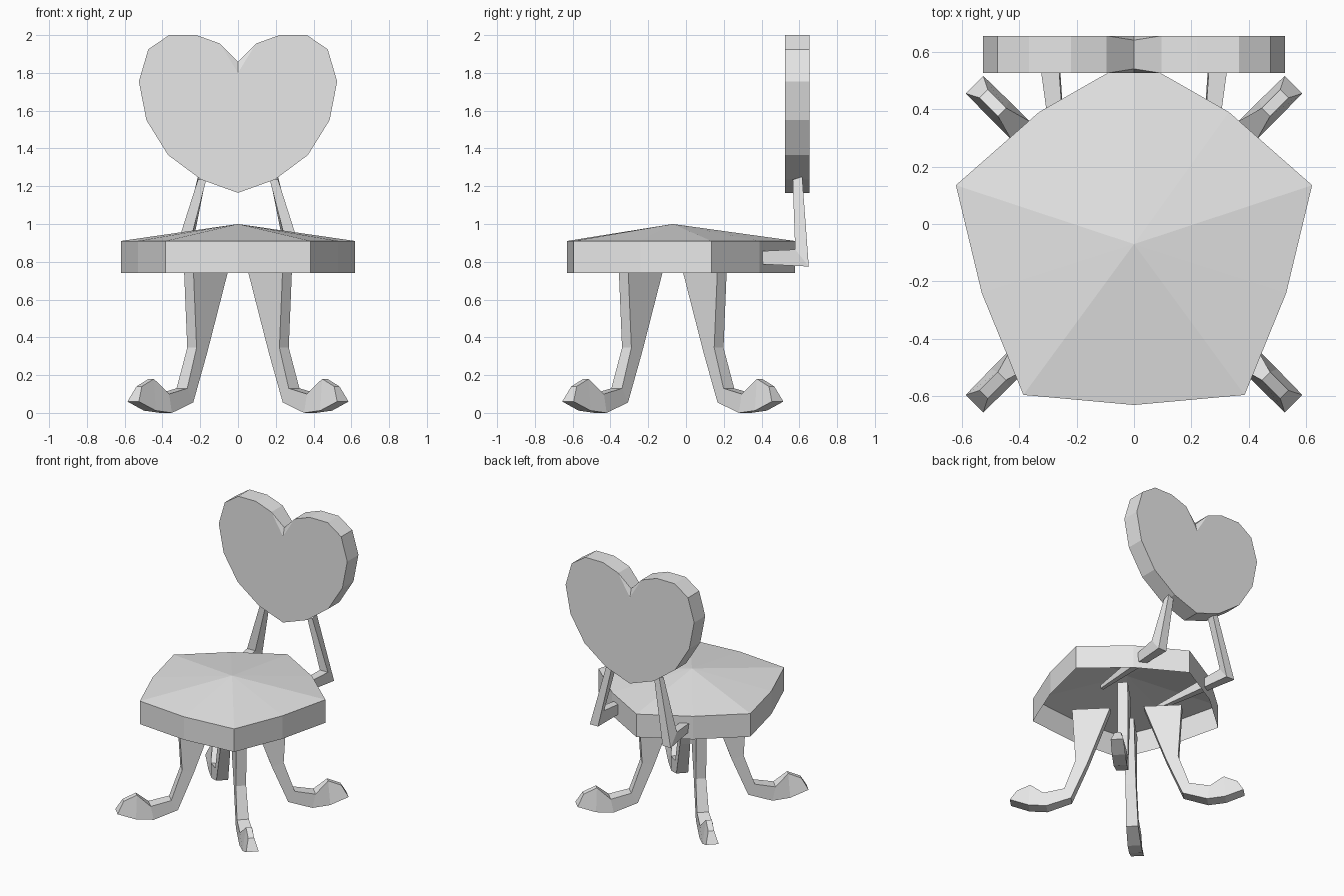
import bpy
import bmesh
from math import radians
from mathutils import Matrix, Vector

default = bpy.data.objects.get("Cube")
if default:
    bpy.data.objects.remove(default, do_unlink=True)

# One plain colour for the whole chair
grey = bpy.data.materials.new("plain_grey")
grey.use_nodes = True
grey.diffuse_color = (0.8, 0.8, 0.8, 1)
grey.node_tree.nodes["Principled BSDF"].inputs["Base Color"].default_value = (0.8, 0.8, 0.8, 1)


def finish(bm, name, matrix=Matrix()):
    """Turn a bmesh into a flat shaded object."""
    bm.transform(matrix)
    bmesh.ops.recalc_face_normals(bm, faces=bm.faces)
    mesh = bpy.data.meshes.new(name)
    bm.to_mesh(mesh)
    bm.free()
    mesh.materials.append(grey)
    obj = bpy.data.objects.new(name, mesh)
    bpy.context.collection.objects.link(obj)
    return obj


def bridge(bm, first, second):
    """Join two closed loops of vertices with quads."""
    n = len(first)
    for i in range(n):
        j = (i + 1) % n
        bm.faces.new((first[i], first[j], second[j], second[i]))


def limb(name, sections, matrix):
    """Loft four-sided sections: (lower point, upper point, side offset, half widths)."""
    bm = bmesh.new()
    rings = []
    for (a, za), (b, zb), side, wa, wb in sections:
        corners = [(a, side - wa, za), (a, side + wa, za),
                   (b, side + wb, zb), (b, side - wb, zb)]
        rings.append([bm.verts.new(c) for c in corners])
    for first, second in zip(rings, rings[1:]):
        bridge(bm, first, second)
    bm.faces.new(rings[0])
    bm.faces.new(rings[-1])
    return finish(bm, name, matrix)


def mirrored(half):
    """Complete an outline whose first and last points lie on x = 0."""
    return half + [(-x, v) for x, v in half[-2:0:-1]]


# Seat: a shallow faceted cone with a rim, hollow underneath
center = Vector((0, -0.07, 0))
outline = mirrored([(0, -0.63), (0.385, -0.595), (0.53, -0.24),
                    (0.62, 0.135), (0.33, 0.39), (0, 0.578)])
bm = bmesh.new()
top = [bm.verts.new((x, y, 0.91)) for x, y in outline]
bottom = [bm.verts.new((x, y, 0.74)) for x, y in outline]
apex = bm.verts.new(center + Vector((0, 0, 1)))
bridge(bm, bottom, top)
for i in range(len(top)):
    bm.faces.new((top[i - 1], top[i], apex))
finish(bm, "seat")

# Heart-shaped backrest with a small bevelled notch
heart = mirrored([(0, 1.165), (0.195, 1.235), (0.37, 1.365), (0.485, 1.55),
                  (0.525, 1.755), (0.475, 1.925), (0.365, 2), (0.22, 2),
                  (0.095, 1.955), (0, 1.80)])
notch = len(heart) // 2
bm = bmesh.new()
rims = []
for y, inset in ((0.525, 0.015), (0.655, -0.015)):
    face_loop = [bm.verts.new((x, y, z)) for x, z in heart]
    bm.faces.new(face_loop)
    rim = list(face_loop)
    rim[notch] = bm.verts.new((0, y + inset, 1.86))
    for k in (notch - 1, notch + 1):
        bm.faces.new((face_loop[k], face_loop[notch], rim[notch]))
    rims.append(rim)
bridge(bm, *rims)
finish(bm, "heart_backrest")

# Four legs around the seat centre, each ending in an upturned foot
leg = [((0.113, 0.74), (0.368, 0.74), 0, 0.035, 0.035),
       ((0.265, 0.32), (0.345, 0.345), 0, 0.035, 0.035),
       ((0.375, 0.055), (0.42, 0.13), 0, 0.04, 0.04),
       ((0.54, 0), (0.56, 0.10), 0, 0.045, 0.045),
       ((0.66, 0.012), (0.65, 0.18), 0, 0.045, 0.02),
       ((0.785, 0.06), (0.74, 0.14), 0, 0.043, 0.02)]
for name, angle in (("back_left", 45), ("back_right", 135),
                    ("front_right", 225), ("front_left", 315)):
    limb(name + "_leg", leg,
         Matrix.Translation(center) @ Matrix.Rotation(radians(angle), 4, "Z"))

# Two bent brackets from under the seat up to the backrest
bracket = [((-0.06, 0.81), (-0.06, 0.835), 0.23, 0.012, 0.012),
           ((0.65, 0.775), (0.578, 0.865), 0.297, 0.033, 0.033),
           ((0.615, 1.25), (0.565, 1.235), 0.19, 0.022, 0.022)]
swap_xy = Matrix(((0, 1, 0, 0), (1, 0, 0, 0), (0, 0, 1, 0), (0, 0, 0, 1)))
for name, side in (("left", 1), ("right", -1)):
    limb(name + "_bracket", bracket, Matrix.Diagonal((side, 1, 1, 1)) @ swap_xy)
